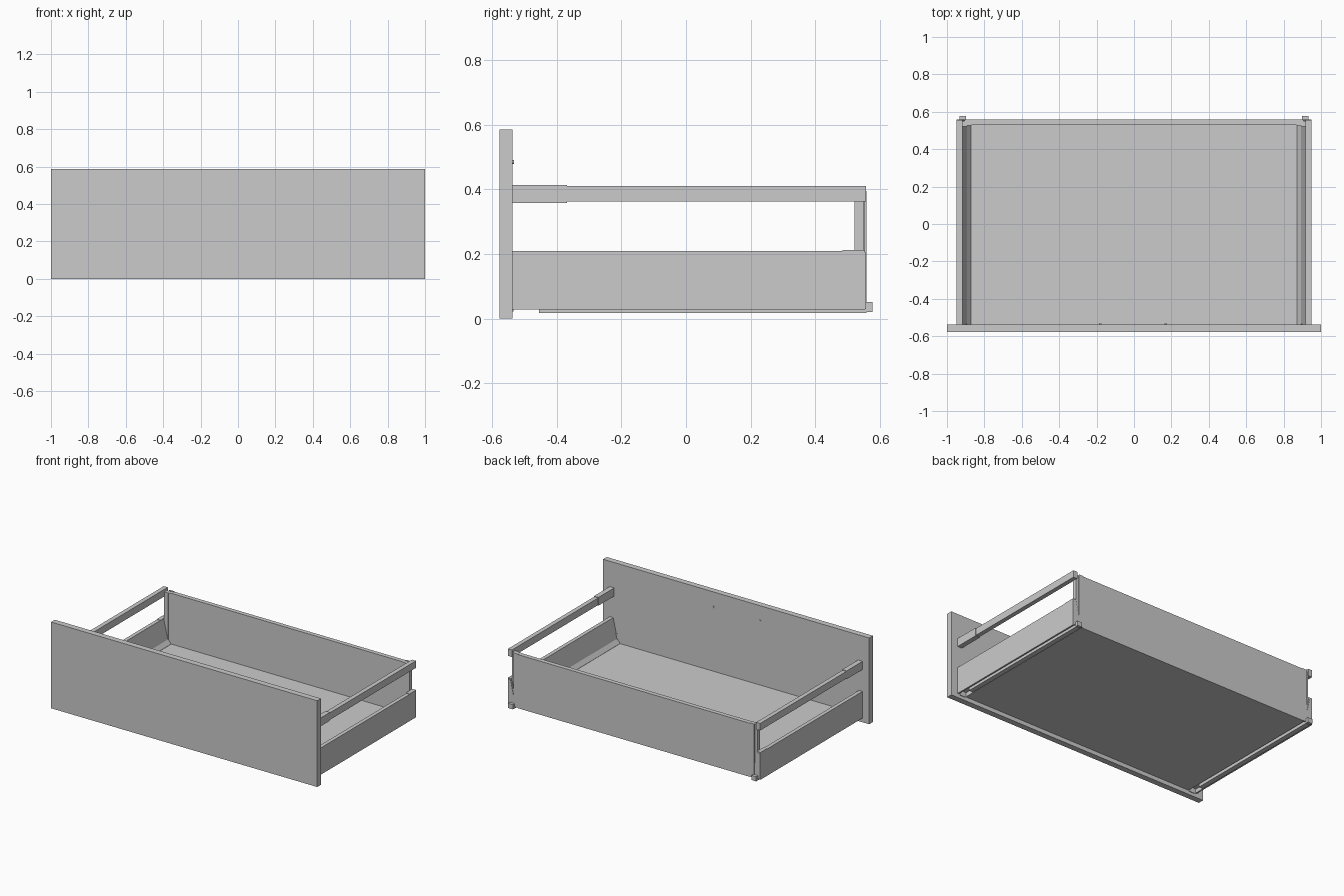
import bpy, bmesh, math

if "Cube" in bpy.data.objects:
    bpy.data.objects.remove(bpy.data.objects["Cube"])

def prism(name, pts, y0, y1):
    """Extrude an (x, z) outline along y."""
    bm = bmesh.new()
    a = [bm.verts.new((x, y0, z)) for x, z in pts]
    b = [bm.verts.new((x, y1, z)) for x, z in pts]
    n = len(pts)
    bm.faces.new(a)
    bm.faces.new(b[::-1])
    for i in range(n):
        j = (i + 1) % n
        bm.faces.new((a[j], a[i], b[i], b[j]))
    bmesh.ops.recalc_face_normals(bm, faces=bm.faces)
    me = bpy.data.meshes.new(name)
    bm.to_mesh(me)
    bm.free()
    ob = bpy.data.objects.new(name, me)
    bpy.context.collection.objects.link(ob)
    return ob

def box(name, x0, x1, y0, y1, z0, z1):
    return prism(name, [(x0, z0), (x1, z0), (x1, z1), (x0, z1)], y0, y1)

def both_sides(name, pts, y0, y1):
    for side, s in (("right", 1), ("left", -1)):
        prism(f"{side}_{name}", [(s * x, z) for x, z in pts], y0, y1)

def rect(x0, x1, z0, z1):
    return [(x0, z0), (x1, z0), (x1, z1), (x0, z1)]

# Main panels
box("front_panel", -1, 1, -0.578, -0.538, 0, 0.586)
box("floor_panel", -0.875, 0.875, -0.538, 0.53, 0.028, 0.047)
box("back_panel", -0.872, 0.872, 0.53, 0.56, 0.028, 0.392)

# Low side walls: sloping inner face, runner channel underneath
both_sides("side_wall", [(0.95, 0.028), (0.95, 0.21), (0.924, 0.21), (0.893, 0.075),
                         (0.872, 0.048), (0.872, 0.028), (0.885, 0.028), (0.885, 0.055),
                         (0.94, 0.055), (0.94, 0.028)], -0.538, 0.555)
both_sides("runner", rect(0.897, 0.93, 0.018, 0.05), -0.455, 0.56)
both_sides("runner_stop", rect(0.897, 0.932, 0.02, 0.052), 0.555, 0.578)
both_sides("front_fixing", rect(0.89, 0.93, 0.022, 0.11), -0.538, -0.534)

# Upper rails with front sleeves
both_sides("rail", rect(0.918, 0.948, 0.362, 0.41), -0.538, 0.557)
both_sides("rail_sleeve", rect(0.916, 0.95, 0.358, 0.414), -0.538, -0.368)

# Rear corner brackets
both_sides("rear_post", rect(0.892, 0.922, 0.05, 0.392), 0.522, 0.55)
both_sides("rear_bracket_plate", rect(0.87, 0.905, 0.03, 0.395), 0.552, 0.56)
both_sides("rear_bracket_inner", rect(0.87, 0.893, 0.047, 0.392), 0.527, 0.552)
both_sides("rear_bracket_gusset", [(0.89, 0.03), (0.948, 0.03), (0.948, 0.205),
                                   (0.928, 0.205)], 0.553, 0.558)
both_sides("wall_end_cap", rect(0.922, 0.95, 0.205, 0.213), 0.485, 0.555)

# Two small screw heads on the inside of the front
for i, x in enumerate((-0.18, 0.17)):
    pts = [(x + 0.006 * math.cos(k * math.pi / 6), 0.485 + 0.006 * math.sin(k * math.pi / 6))
           for k in range(12)]
    prism(f"screw_head_{i + 1}", pts, -0.538, -0.533)
